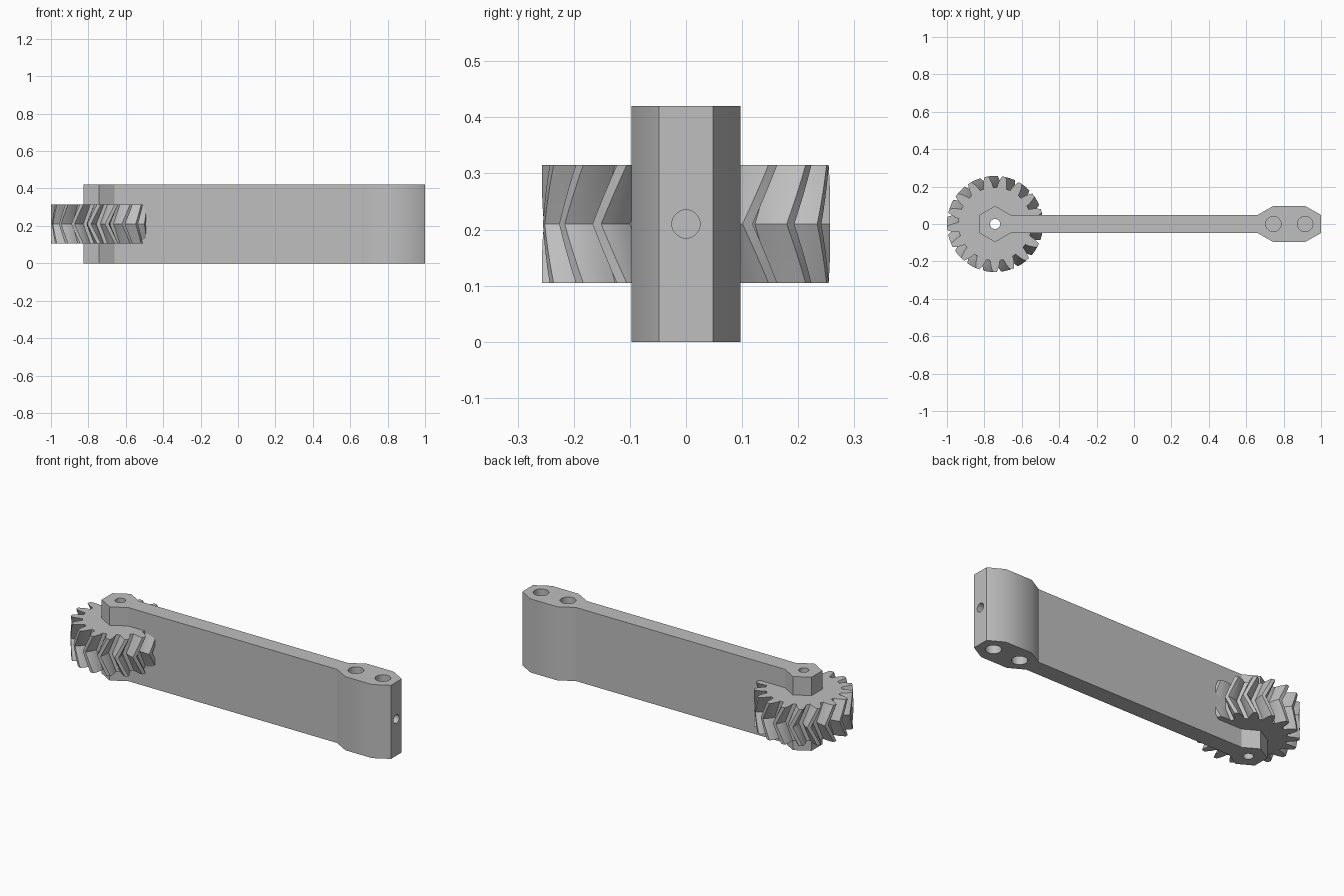
import bpy, bmesh, math
from mathutils import Matrix

cube = bpy.data.objects.get("Cube")
if cube:
    bpy.data.objects.remove(cube, do_unlink=True)

HEIGHT = 0.42
MID = HEIGHT / 2
HUB_X = -0.743
HALF = 0.0485          # half thickness of the arm
WIDE = 2 * HALF        # half width of hub and grip block

grey = bpy.data.materials.new("plain_grey")
grey.use_nodes = True
colour = (0.52, 0.52, 0.52, 1)
grey.diffuse_color = colour
grey.node_tree.nodes["Principled BSDF"].inputs["Base Color"].default_value = colour


def loft(name, rings):
    """Solid skinned through rings of points, capped at both ends."""
    bm = bmesh.new()
    loops = [[bm.verts.new(p) for p in ring] for ring in rings]
    n = len(loops[0])
    bm.faces.new(loops[0][::-1])
    bm.faces.new(loops[-1])
    for low, high in zip(loops, loops[1:]):
        for i in range(n):
            j = (i + 1) % n
            bm.faces.new((low[i], low[j], high[j], high[i]))
    bmesh.ops.recalc_face_normals(bm, faces=bm.faces)
    mesh = bpy.data.meshes.new(name)
    bm.to_mesh(mesh)
    bm.free()
    obj = bpy.data.objects.new(name, mesh)
    bpy.context.collection.objects.link(obj)
    mesh.materials.append(grey)
    return obj


def prism(name, outline):
    return loft(name, [[(x, y, z) for x, y in outline] for z in (0, HEIGHT)])


def select_only(obj):
    bpy.ops.object.select_all(action='DESELECT')
    obj.select_set(True)
    bpy.context.view_layer.objects.active = obj


def drill(obj, centre, radius, length, axis='Z'):
    """Cut a round hole whose middle is at centre."""
    bpy.ops.mesh.primitive_cylinder_add(vertices=32, radius=radius, depth=length)
    cutter = bpy.context.object
    cutter.hide_render = True
    turn = Matrix.Rotation(math.pi / 2, 4, 'Y') if axis == 'X' else Matrix()
    cutter.data.transform(Matrix.Translation(centre) @ turn)
    cutter.data.materials.append(grey)
    select_only(obj)
    mod = obj.modifiers.new("hole", 'BOOLEAN')
    mod.operation = 'DIFFERENCE'
    mod.solver = 'EXACT'
    mod.object = cutter
    bpy.ops.object.modifier_apply(modifier=mod.name)
    bpy.data.objects.remove(cutter, do_unlink=True)


def smooth(obj, degrees):
    select_only(obj)
    bpy.ops.object.shade_smooth_by_angle(angle=math.radians(degrees))


# Hexagonal hub with a through bore
hexagon = [(HUB_X + WIDE * math.sin(math.pi * i / 3), WIDE * math.cos(math.pi * i / 3))
           for i in range(6)]
hub = prism("hub", hexagon)
drill(hub, (HUB_X, 0, MID), 0.027, 1)
smooth(hub, 30)

# Long flat arm
start = HUB_X + WIDE * math.cos(math.pi / 6)
end = 0.66
arm = prism("arm", [(start, -HALF), (end, -HALF), (end, HALF), (start, HALF)])

# Chamfered grip block with blind holes above, below and at the tip
half_outline = [(end, HALF), (end + 0.086, WIDE), (0.914, WIDE), (1, HALF)]
grip = prism("grip_block", half_outline + [(x, -y) for x, y in reversed(half_outline)])
for x in (0.745, 0.915):
    for z in (0, HEIGHT):
        drill(grip, (x, 0, z), 0.041, 0.3)
drill(grip, (1, 0, MID), 0.025, 0.2, 'X')
smooth(grip, 29.8)

# Herringbone gear
TEETH = 17
TWIST = 200 / TEETH    # degrees of turn from face to middle
STEPS = 4
flank = [(0.196, 7.6), (0.212, 6.6), (0.23, 5.1), (0.245, 3.6), (0.257, 2.2)]
tooth = [(r, -a) for r, a in flank] + [(r, a) for r, a in reversed(flank)]
rings = []
for k in range(-STEPS, STEPS + 1):
    turn = -TWIST * (1 - abs(k) / STEPS) - 90
    ring = []
    for t in range(TEETH):
        for r, a in tooth:
            angle = math.radians(turn + 360 * t / TEETH + a)
            ring.append((HUB_X + r * math.cos(angle), r * math.sin(angle),
                         MID + 0.105 * k / STEPS))
    rings.append(ring)
gear = loft("herringbone_gear", rings)
drill(gear, (HUB_X, 0, MID), 0.06, 1)
smooth(gear, 25)
